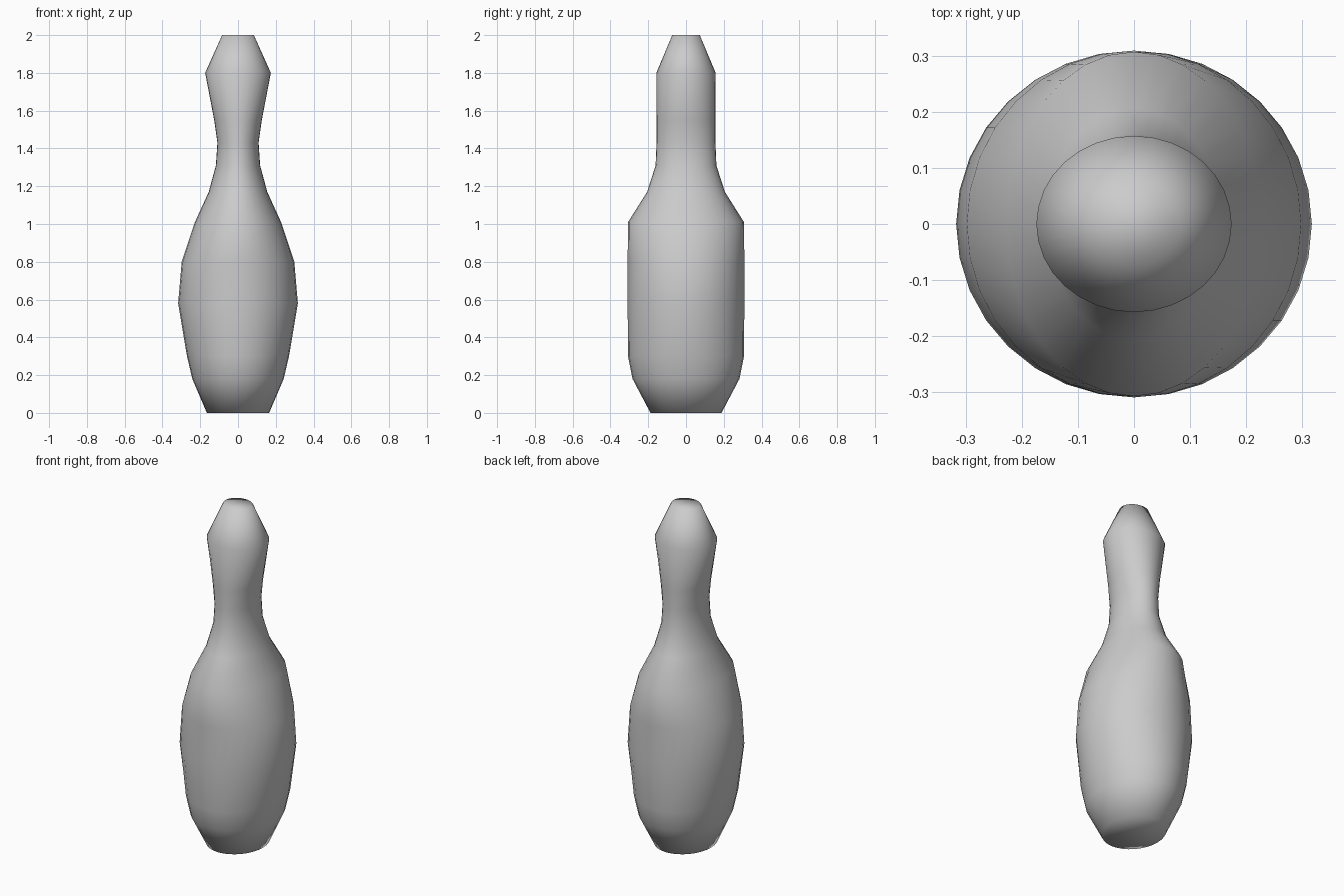
import bpy, bmesh, math

if "Cube" in bpy.data.objects:
    bpy.data.objects.remove(bpy.data.objects["Cube"])

# Profile rings: height, half width in x, half depth in y
RINGS = [
    (0.00, 0.165, 0.188), (0.18, 0.242, 0.283), (0.30, 0.270, 0.307),
    (0.58, 0.317, 0.309), (0.80, 0.298, 0.309), (1.01, 0.228, 0.307),
    (1.17, 0.155, 0.206), (1.31, 0.117, 0.161), (1.43, 0.109, 0.156),
    (1.55, 0.126, 0.156), (1.80, 0.174, 0.157), (2.00, 0.084, 0.073),
]
SIDES = 32

# Pin body: elliptical loft with closed ends
bm = bmesh.new()
loops = []
for z, rx, ry in RINGS:
    loops.append([bm.verts.new((rx * math.cos(math.tau * i / SIDES),
                                ry * math.sin(math.tau * i / SIDES), z))
                  for i in range(SIDES)])
for a, b in zip(loops, loops[1:]):
    for i in range(SIDES):
        j = (i + 1) % SIDES
        bm.faces.new((a[i], a[j], b[j], b[i]))
bm.faces.new(loops[0][::-1])
bm.faces.new(loops[-1])
for f in bm.faces:
    f.smooth = True

mesh = bpy.data.meshes.new("bowling_pin")
bm.to_mesh(mesh)
bm.free()
pin = bpy.data.objects.new("bowling_pin", mesh)
bpy.context.collection.objects.link(pin)
